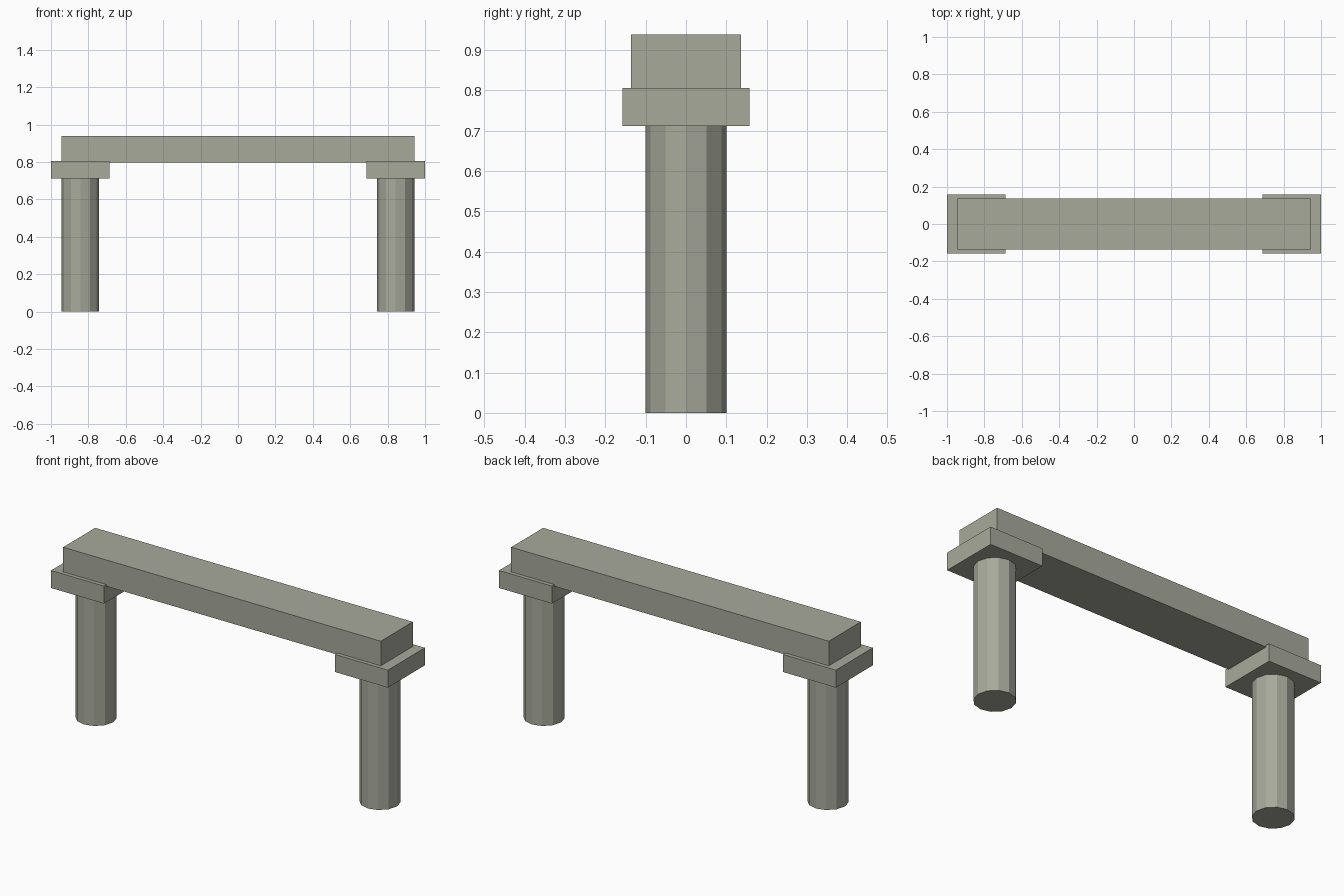
import bpy

if "Cube" in bpy.data.objects:
    bpy.data.objects.remove(bpy.data.objects["Cube"])

# Single weathered stone colour
stone = bpy.data.materials.new("grey_stone")
stone.diffuse_color = (0.39, 0.40, 0.33, 1.0)
stone.use_nodes = True
stone.node_tree.nodes["Principled BSDF"].inputs["Base Color"].default_value = stone.diffuse_color


def finish(name):
    obj = bpy.context.object
    obj.name = name
    obj.data.materials.append(stone)
    return obj


def block(name, x, z_low, z_high, width, depth):
    bpy.ops.mesh.primitive_cube_add(size=1, location=(x, 0, (z_low + z_high) / 2))
    obj = finish(name)
    obj.scale = (width, depth, z_high - z_low)
    bpy.ops.object.transform_apply(location=False, rotation=False, scale=True)


# Twelve-sided columns with square capitals
for side, label in ((-1, "left"), (1, "right")):
    x = side * 0.843
    bpy.ops.mesh.primitive_cylinder_add(vertices=12, radius=0.101, depth=0.712,
                                        location=(x, 0, 0.356))
    finish(label + "_column")
    block(label + "_capital", x, 0.712, 0.806, 0.314, 0.314)

# Lintel beam, slightly sunk into the capitals
block("lintel", 0, 0.797, 0.938, 1.886, 0.272)
